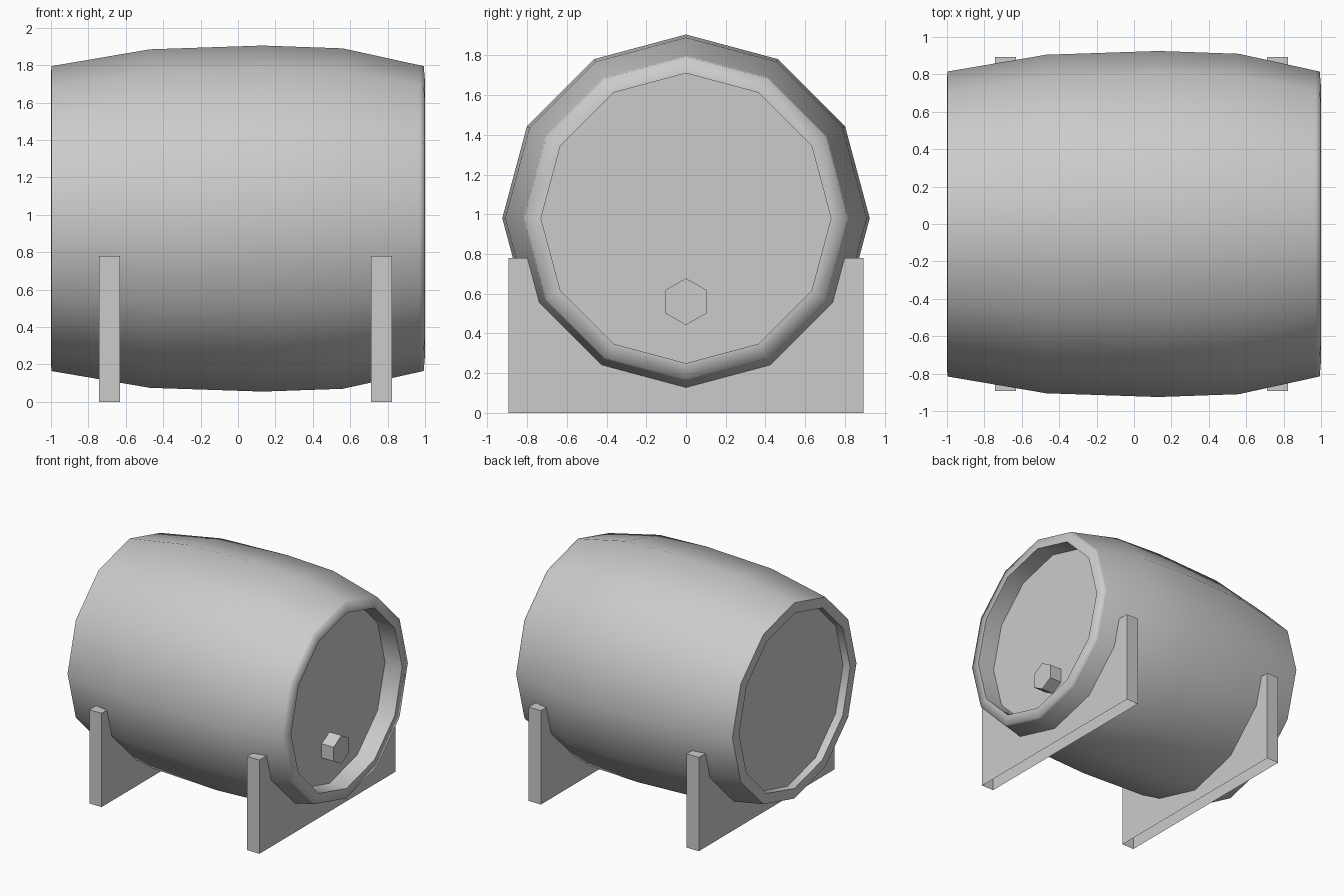
import bpy
import bmesh
from math import sin, cos, pi

if "Cube" in bpy.data.objects:
    bpy.data.objects.remove(bpy.data.objects["Cube"], do_unlink=True)

AXIS_Z = 0.98
SIDES = 12

grey = bpy.data.materials.new("plain grey")
grey.use_nodes = True
colour = (0.6, 0.6, 0.6, 1)
grey.diffuse_color = colour
grey.node_tree.nodes["Principled BSDF"].inputs["Base Color"].default_value = colour


def finish(bm, name):
    mesh = bpy.data.meshes.new(name)
    bm.to_mesh(mesh)
    bm.free()
    mesh.materials.append(grey)
    obj = bpy.data.objects.new(name, mesh)
    bpy.context.collection.objects.link(obj)


def ring(bm, x, radius, sides, z):
    """Polygon around the x axis with a corner pointing up."""
    return [bm.verts.new((x, radius * sin(2 * pi * i / sides),
                          z + radius * cos(2 * pi * i / sides)))
            for i in range(sides)]


def lathe(name, profile, sides, z, smooth, sharp=()):
    """Capped rings along x; rings listed in sharp keep a hard edge."""
    bm = bmesh.new()
    rings = [ring(bm, x, r, sides, z) for x, r in profile]
    for a, b in zip(rings, rings[1:]):
        for i in range(sides):
            j = (i + 1) % sides
            bm.faces.new((a[i], a[j], b[j], b[i])).smooth = smooth
    bm.faces.new(rings[0])
    bm.faces.new(rings[-1])
    for k in sharp:
        for i in range(sides):
            bm.edges.get((rings[k][i], rings[k][(i + 1) % sides])).smooth = False
    bmesh.ops.recalc_face_normals(bm, faces=bm.faces)
    finish(bm, name)


# Barrel: recessed plain end, bulging staves, deeper recess at the tap end
# (the close pair of rings keeps the soft rim shading narrow)
barrel_profile = [(-0.935, 0.73), (-1, 0.73), (-0.998, 0.815), (-0.47, 0.905),
                  (0.13, 0.925), (0.56, 0.91), (0.97, 0.82), (0.993, 0.815),
                  (1, 0.73), (0.842, 0.73)]
lathe("barrel", barrel_profile, SIDES, AXIS_Z, True, (0, 1, 2, 8, 9))

# Tap: short hexagonal plug in the deep recess
lathe("tap", [(0.83, 0.118), (0.952, 0.118)], 6, 0.56, False)


# Cradles: hollow upright boards, open underneath, following the barrel
def cradle(name, x0, x1, radius):
    top, half = 0.78, 0.893
    low = [(radius * sin(a), AXIS_Z - radius * cos(a))
           for a in (i * 2 * pi / SIDES for i in range(-2, 3))]
    # where the level top meets the barrel's side facet
    t = (top - low[0][1]) / (AXIS_Z - low[0][1])
    inner = -low[0][0] + t * (radius + low[0][0])
    outline = ([(-half, 0), (-half, top), (-inner, top)] + low
               + [(inner, top), (half, top), (half, 0)])
    bm = bmesh.new()
    face = bm.faces.new([bm.verts.new((x0, y, z)) for y, z in outline])
    out = bmesh.ops.extrude_face_region(bm, geom=[face], use_keep_orig=True)
    moved = [v for v in out["geom"] if isinstance(v, bmesh.types.BMVert)]
    bmesh.ops.translate(bm, verts=moved, vec=(x1 - x0, 0, 0))
    bmesh.ops.recalc_face_normals(bm, faces=bm.faces)
    underside = [f for f in bm.faces if all(v.co.z < 0.01 for v in f.verts)]
    bmesh.ops.delete(bm, geom=underside, context='FACES_ONLY')
    finish(bm, name)


cradle("left_cradle", 0.71, 0.823, 0.852)
cradle("right_cradle", -0.743, -0.63, 0.858)
